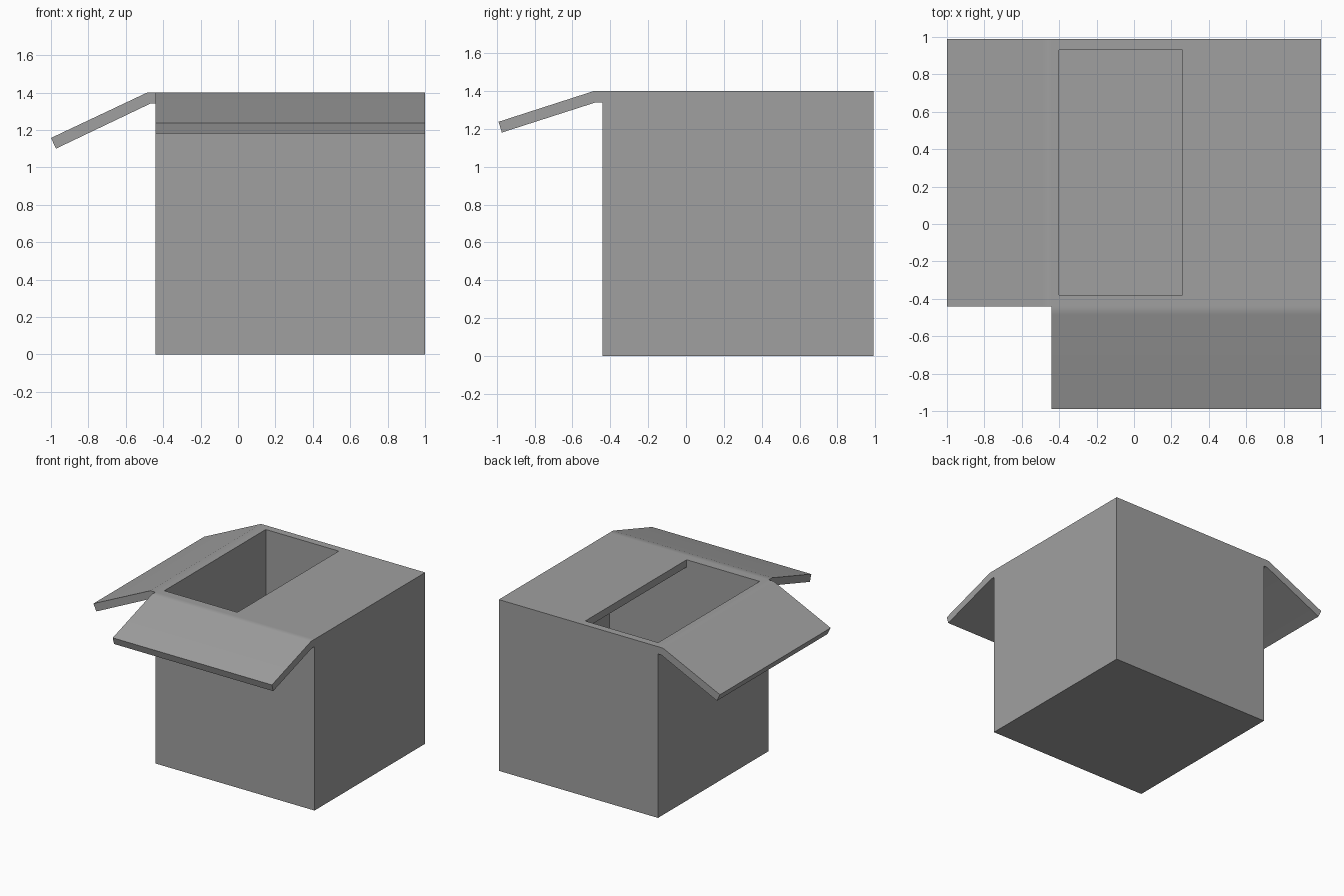
import bpy
import bmesh

if "Cube" in bpy.data.objects:
    bpy.data.objects.remove(bpy.data.objects["Cube"], do_unlink=True)

GREY = (0.35, 0.35, 0.35, 1)
mat = bpy.data.materials.new("plain_grey")
mat.use_nodes = True
mat.diffuse_color = GREY
mat.node_tree.nodes["Principled BSDF"].inputs["Base Color"].default_value = GREY

X0, X1, Y0, Y1 = -0.44, 1.0, -0.44, 0.99
TOP, UNDER = 1.4, 1.34


def add_object(name, bm):
    bmesh.ops.recalc_face_normals(bm, faces=bm.faces)
    mesh = bpy.data.meshes.new(name)
    bm.to_mesh(mesh)
    bm.free()
    mesh.materials.append(mat)
    obj = bpy.data.objects.new(name, mesh)
    bpy.context.collection.objects.link(obj)
    return obj


def box(name, lo, hi):
    bm = bmesh.new()
    for v in bmesh.ops.create_cube(bm, size=1)["verts"]:
        v.co = [a if c < 0 else b for c, a, b in zip(v.co, lo, hi)]
    return add_object(name, bm)


def cut(target, cutter):
    mod = target.modifiers.new(cutter.name, "BOOLEAN")
    mod.operation = "DIFFERENCE"
    mod.solver = "EXACT"
    mod.object = cutter
    cutter.hide_render = True
    cutter.hide_set(True)


def flap(name, profile, place, start, end):
    """Extrude a bent profile (outward, z) along the box edge."""
    bm = bmesh.new()
    face = bm.faces.new([bm.verts.new(place(d, start, z)) for d, z in profile])
    new = bmesh.ops.extrude_face_region(bm, geom=[face])["geom"]
    for v in new:
        if isinstance(v, bmesh.types.BMVert):
            v.co = place(-v.co.x if place(1, 0, 0)[0] else -v.co.y, end, v.co.z)
    obj = add_object(name, bm)
    # Soft crease at the bend only
    bpy.ops.object.select_all(action="DESELECT")
    bpy.context.view_layer.objects.active = obj
    obj.select_set(True)
    bpy.ops.object.shade_smooth_by_angle()
    mod = obj.modifiers.new("crease_shading", "WEIGHTED_NORMAL")
    mod.keep_sharp = True
    return obj


# Hollow body with a half-open top
body = box("box_body", (X0, Y0, 0), (X1, Y1, TOP))
cut(body, box("cavity_cutter", (-0.40, -0.38, 0.06), (0.96, 0.93, UNDER)))
cut(body, box("opening_cutter", (-0.40, -0.38, 1.2), (0.26, 0.93, 1.6)))

# Folded-out flaps on the front and on the -x side
flap("front_flap",
     [(0.44, TOP), (0.485, TOP), (0.99, 1.237), (0.973, 1.18), (0.475, UNDER), (0.44, UNDER)],
     lambda d, s, z: (s, -d, z), X0, X1)
flap("right_flap",
     [(0.44, TOP), (0.485, TOP), (1.0, 1.157), (0.973, 1.10), (0.47, UNDER), (0.44, UNDER)],
     lambda d, s, z: (-d, s, z), Y0, Y1)
